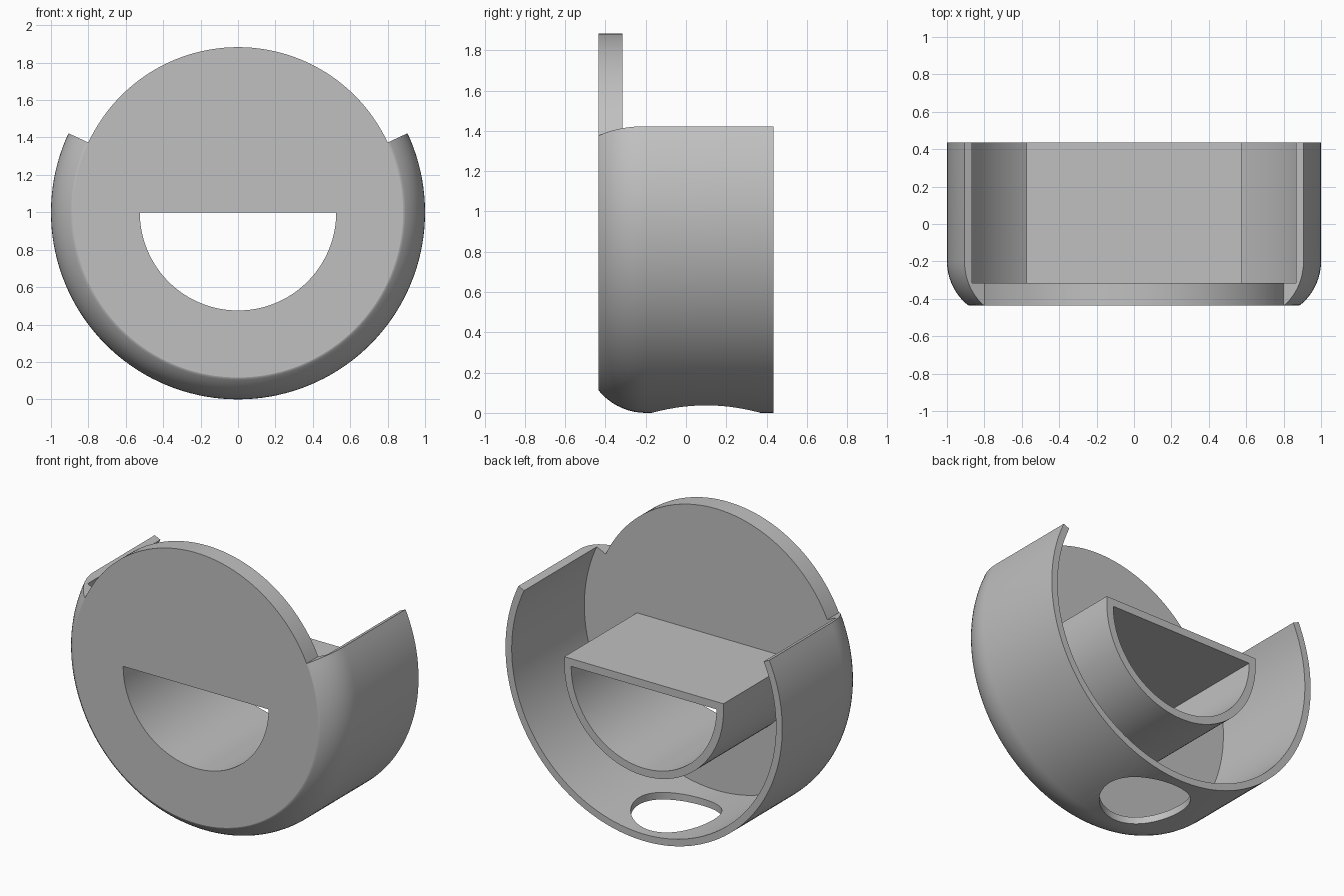
import bpy, bmesh
from math import sin, cos, pi, radians, sqrt

cube = bpy.data.objects.get("Cube")
if cube:
    bpy.data.objects.remove(cube, do_unlink=True)

FRONT, BACK, PLATE_BACK = -0.435, 0.435, -0.315
AXIS_Z = 1.0
RIM_R, INNER_R = 0.883, 0.955
STEP = 2.5

grey = bpy.data.materials.new("plain grey")
grey.use_nodes = True
grey.diffuse_color = (0.53, 0.53, 0.53, 1)
grey.node_tree.nodes["Principled BSDF"].inputs["Base Color"].default_value = grey.diffuse_color


def make_object(name, bm):
    bmesh.ops.recalc_face_normals(bm, faces=bm.faces)
    mesh = bpy.data.meshes.new(name)
    bm.to_mesh(mesh)
    bm.free()
    mesh.materials.append(grey)
    obj = bpy.data.objects.new(name, mesh)
    bpy.context.collection.objects.link(obj)
    return obj


def loft(name, rings, closed=False):
    """Skin matching closed rings, capping the ends unless the loft is closed."""
    bm = bmesh.new()
    rows = [[bm.verts.new(p) for p in ring] for ring in rings]
    pairs = list(zip(rows, rows[1:]))
    if closed:
        pairs.append((rows[-1], rows[0]))
    else:
        bm.faces.new(rows[0])
        bm.faces.new(rows[-1])
    n = len(rows[0])
    for a, b in pairs:
        for i in range(n):
            j = (i + 1) % n
            bm.faces.new((a[i], a[j], b[j], b[i]))
    return make_object(name, bm)


def at_depth(outline, y):
    return [(x, y, z) for x, z in outline]


def arc(radius, start, end):
    count = round((end - start) / STEP)
    angles = [radians(start + STEP * i) for i in range(count + 1)]
    return [(radius * cos(a), AXIS_Z + radius * sin(a)) for a in angles]


def cut(obj, cutter):
    mod = obj.modifiers.new("cut", 'BOOLEAN')
    mod.operation = 'DIFFERENCE'
    mod.solver = 'EXACT'
    mod.object = cutter
    bpy.context.view_layer.update()
    bpy.context.view_layer.objects.active = obj
    bpy.ops.object.modifier_apply(modifier=mod.name)
    bpy.data.objects.remove(cutter, do_unlink=True)


# Open shell: wall section with a rounded front shoulder, swept round the axis
ROUND_R, ROUND_Y = 0.30, -0.2
section = [(RIM_R, PLATE_BACK), (RIM_R, FRONT)]
for i in range(1, 13):
    y = ROUND_Y + (FRONT - ROUND_Y) * cos(i / 12 * pi / 2)
    section.append((1 - ROUND_R + sqrt(ROUND_R ** 2 - (y - ROUND_Y) ** 2), y))
section += [(1, BACK), (INNER_R, BACK), (INNER_R, PLATE_BACK)]
sweep = [radians(-205 + STEP * i) for i in range(93)]
shell = loft("outer_shell", [[(r * cos(a), y, AXIS_Z + r * sin(a)) for r, y in section]
                             for a in sweep])

# Round hole through the bottom of the shell
circle = [(0.27 * cos(2 * pi * i / 64), 0.1 + 0.27 * sin(2 * pi * i / 64)) for i in range(64)]
cut(shell, loft("hole_cutter", [[(x, y, z) for x, y in circle] for z in (-0.2, 0.3)]))

# Front disc with a half-round opening
disc_outline = arc(RIM_R, 0, 360 - STEP)
disc = loft("front_disc", [at_depth(disc_outline, y) for y in (FRONT, PLATE_BACK)])
opening = arc(0.525, 180, 360)
cut(disc, loft("opening_cutter", [at_depth(opening, y) for y in (-0.6, 0)]))

# Half-round tube behind the opening, with a flat roof
TUBE_R, ROOF = 0.575, 0.05
outside = [(-TUBE_R, AXIS_Z + ROOF)] + arc(TUBE_R, 180, 360) + [(TUBE_R, AXIS_Z + ROOF)]
inside = [opening[0]] + opening + [opening[-1]]
tube = loft("half_round_tube", [at_depth(outside, PLATE_BACK), at_depth(outside, BACK),
                                at_depth(inside, BACK), at_depth(inside, PLATE_BACK)], closed=True)
bm = bmesh.new()
bm.from_mesh(tube.data)
bmesh.ops.remove_doubles(bm, verts=bm.verts, dist=0.0001)
bmesh.ops.recalc_face_normals(bm, faces=bm.faces)
bm.to_mesh(tube.data)
bm.free()

# Smooth curved walls, crisp edges
bpy.ops.object.select_all(action='DESELECT')
for obj in (shell, disc, tube):
    obj.select_set(True)
bpy.context.view_layer.objects.active = shell
bpy.ops.object.shade_smooth_by_angle(angle=radians(30))
